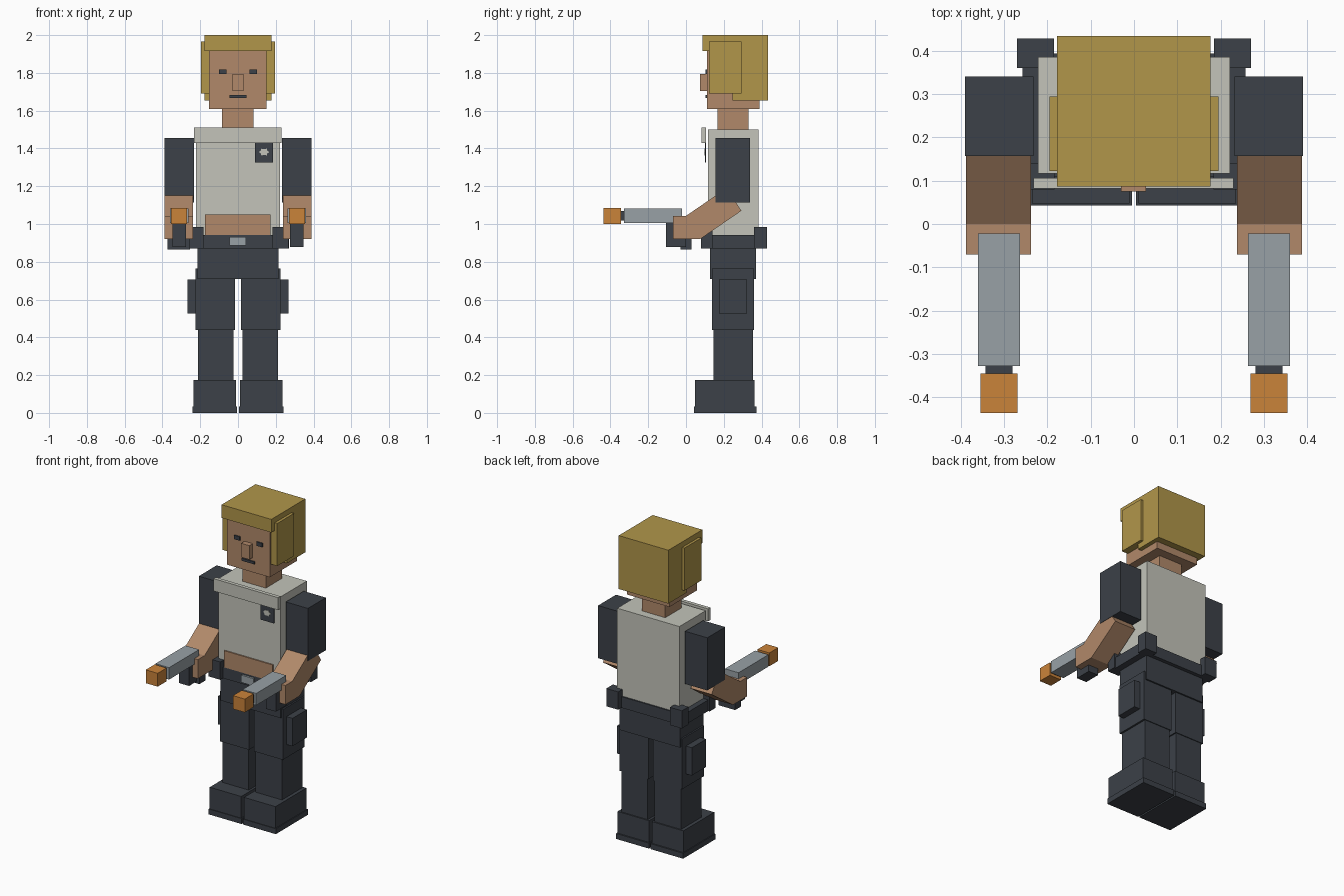
import bpy, bmesh, math

if "Cube" in bpy.data.objects:
    bpy.data.objects.remove(bpy.data.objects["Cube"])

def material(name, hex_code):
    m = bpy.data.materials.new(name)
    lin = []
    for i in (0, 2, 4):
        c = int(hex_code[i:i + 2], 16) / 255
        lin.append(c / 12.92 if c <= 0.04045 else ((c + 0.055) / 1.055) ** 2.4)
    m.diffuse_color = (*lin, 1)
    m.use_nodes = True
    m.node_tree.nodes["Principled BSDF"].inputs["Base Color"].default_value = m.diffuse_color
    return m

DARK = material("charcoal cloth", "3c4148")
HAIR = material("blond", "b1964a")
SKIN = material("skin", "b1896a")
SHIRT = material("pale grey shirt", "c3c4ba")
METAL = material("steel grey", "98a1a6")
ORANGE = material("orange", "ca833a")

def finish(bm, name, mat):
    bmesh.ops.recalc_face_normals(bm, faces=bm.faces)
    mesh = bpy.data.meshes.new(name)
    bm.to_mesh(mesh)
    bm.free()
    mesh.materials.append(mat)
    ob = bpy.data.objects.new(name, mesh)
    bpy.context.collection.objects.link(ob)
    return ob

def box(name, mat, x, y, z):
    """Box from (min, max) ranges on each axis."""
    bm = bmesh.new()
    bmesh.ops.create_cube(bm, size=1)
    for v in bm.verts:
        v.co = [sum(r) / 2 + c * (r[1] - r[0]) for c, r in zip(v.co, (x, y, z))]
    return finish(bm, name, mat)

def prism(name, mat, points, offset):
    """Extrude a planar outline along an offset."""
    bm = bmesh.new()
    face = bm.faces.new([bm.verts.new(p) for p in points])
    ext = bmesh.ops.extrude_face_region(bm, geom=[face])
    moved = [g for g in ext["geom"] if isinstance(g, bmesh.types.BMVert)]
    bmesh.ops.translate(bm, verts=moved, vec=offset)
    if not face.is_valid or len(bm.faces) < len(points) + 2:
        bm.faces.new([v for v in bm.verts if v not in moved])
    return finish(bm, name, mat)

def pair(name, mat, x, y, z):
    """Box on the right plus its mirror on the left."""
    box("right_" + name, mat, x, y, z)
    box("left_" + name, mat, (-x[1], -x[0]), y, z)

# Legs and boots
pair("boot_sole", DARK, (0.005, 0.24), (0.043, 0.372), (0, 0.035))
pair("boot", DARK, (0.01, 0.235), (0.047, 0.363), (0.035, 0.175))
pair("shin", DARK, (0.025, 0.213), (0.145, 0.355), (0.175, 0.44))
pair("thigh", DARK, (0.017, 0.225), (0.137, 0.36), (0.44, 0.765))
pair("thigh_pocket", DARK, (0.222, 0.267), (0.175, 0.322), (0.525, 0.705))

# Hips and belt
box("hips", DARK, (-0.215, 0.215), (0.128, 0.37), (0.71, 0.88))
box("belt", DARK, (-0.257, 0.257), (0.108, 0.394), (0.87, 0.942))
box("belt_buckle", METAL, (-0.046, 0.043), (0.095, 0.11), (0.885, 0.932))
pair("front_belt_pouch", DARK, (0.183, 0.267), (0.08, 0.14), (0.87, 0.985))
pair("back_belt_pouch", DARK, (0.185, 0.27), (0.36, 0.428), (0.87, 0.985))

# Torso
box("torso", SHIRT, (-0.222, 0.222), (0.116, 0.385), (0.94, 1.5))
box("bare_belly", SKIN, (-0.175, 0.172), (0.108, 0.117), (0.942, 1.05))
box("shirt_hem_strip", SHIRT, (-0.232, 0.23), (0.082, 0.106), (1.43, 1.51))
box("chest_patch", DARK, (0.09, 0.186), (0.1, 0.106), (1.325, 1.432))
star = []
for i in range(12):
    r = 1 if i % 2 == 0 else 0.7
    a = math.pi * i / 6
    star.append((0.138 + 0.028 * r * math.cos(a), 0.1, 1.381 + 0.021 * r * math.sin(a)))
prism("patch_star", SHIRT, star, (0, -0.003, 0))

# Head and face
box("neck", SKIN, (-0.084, 0.082), (0.167, 0.332), (1.5, 1.62))
box("head", SKIN, (-0.154, 0.15), (0.11, 0.39), (1.61, 1.95))
box("nose", SKIN, (-0.03, 0.028), (0.075, 0.112), (1.705, 1.795))
pair("eye", DARK, (0.06, 0.1), (0.102, 0.111), (1.793, 1.818))
box("mouth", DARK, (-0.046, 0.044), (0.102, 0.111), (1.668, 1.684))

# Hair: cap with fringe, back block, side tufts
box("hair_top", HAIR, (-0.178, 0.177), (0.087, 0.434), (1.915, 2.0))
box("hair_back", HAIR, (-0.178, 0.177), (0.247, 0.434), (1.655, 1.92))
pair("hair_side", HAIR, (0.15, 0.195), (0.122, 0.294), (1.69, 1.965))

# Arms: block sleeve and bent forearm with hand
pair("sleeve", DARK, (0.232, 0.39), (0.157, 0.34), (1.115, 1.455))
forearm = [(-0.07, 0.92), (0.075, 0.92), (0.293, 1.07), (0.215, 1.19), (0, 1.043), (-0.07, 1.043)]
for side, x in (("right", 0.238), ("left", -0.388)):
    prism(side + "_forearm", SKIN, [(x, y, z) for y, z in forearm], (0.15, 0, 0))

# Hand-held launchers
pair("barrel", METAL, (0.263, 0.36), (-0.328, -0.022), (1.006, 1.083))
pair("barrel_collar", DARK, (0.28, 0.343), (-0.348, -0.32), (1.018, 1.07))
pair("barrel_tip", ORANGE, (0.269, 0.354), (-0.436, -0.345), (1.0, 1.086))
pair("grip", DARK, (0.275, 0.346), (-0.107, 0.0), (0.877, 1.007))
box("left_grip_base", DARK, (-0.372, -0.255), (-0.03, 0.03), (0.865, 0.925))
